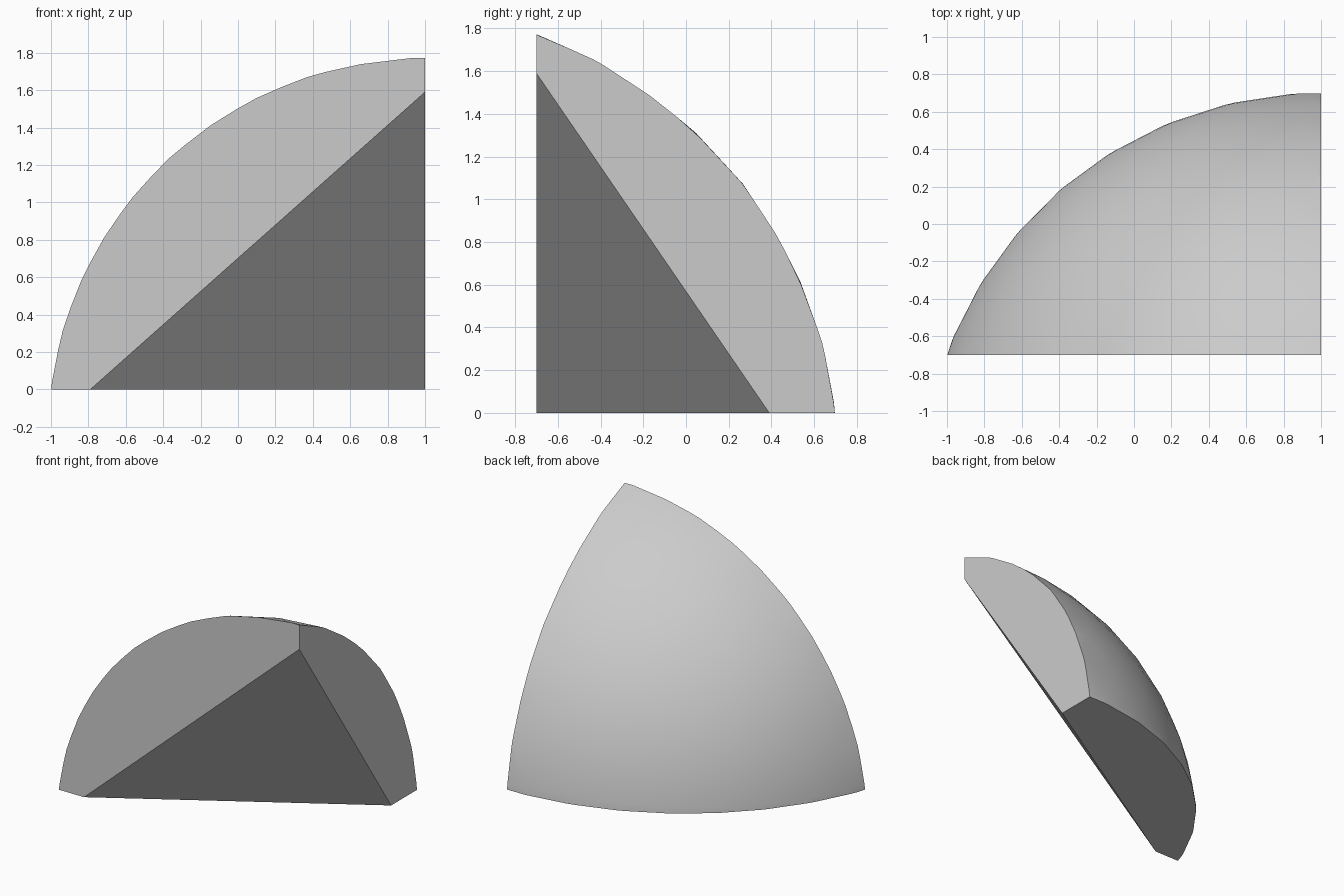
import bpy, bmesh, math
from mathutils import Vector

if "Cube" in bpy.data.objects:
    bpy.data.objects.remove(bpy.data.objects["Cube"])

# One plain grey for the whole shell
grey = bpy.data.materials.new("light_grey")
grey.diffuse_color = (0.6, 0.6, 0.6, 1)
grey.use_nodes = True
grey.node_tree.nodes["Principled BSDF"].inputs["Base Color"].default_value = grey.diffuse_color

# Sphere whose upper rear left part becomes the shell wedge
CENTRE, RADIUS = Vector((1.0, -1.43, -0.245)), 2.148
bm = bmesh.new()
bmesh.ops.create_icosphere(bm, subdivisions=4, radius=RADIUS)
bmesh.ops.translate(bm, vec=CENTRE, verts=bm.verts)


def slice_off(point, normal):
    """Remove everything on the normal side of a plane and cap the cut."""
    geom = bm.verts[:] + bm.edges[:] + bm.faces[:]
    cut = bmesh.ops.bisect_plane(bm, geom=geom, dist=1e-5, plane_co=point,
                                 plane_no=normal, clear_outer=True)
    edges = [e for e in cut["geom_cut"]
             if isinstance(e, bmesh.types.BMEdge) and e.is_boundary]
    bmesh.ops.holes_fill(bm, edges=edges, sides=0)


# Right wall, front wall and base
slice_off((1, 0, 0), (1, 0, 0))
slice_off((0, -0.7, 0), (0, -1, 0))
slice_off((0, 0, 0), (0, 0, -1))

# Slanted underside through the three inner corners
top, left, back = Vector((1, -0.7, 1.59)), Vector((-0.79, -0.7, 0)), Vector((1, 0.39, 0))
normal = (left - top).cross(back - top)
if normal.dot(Vector((1, -0.7, 0)) - top) < 0:
    normal.negate()
slice_off(top, normal.normalized())

bmesh.ops.recalc_face_normals(bm, faces=bm.faces)
mesh = bpy.data.meshes.new("shell_wedge")
bm.to_mesh(mesh)
bm.free()
mesh.materials.append(grey)

shell = bpy.data.objects.new("shell_wedge", mesh)
bpy.context.collection.objects.link(shell)
bpy.context.view_layer.objects.active = shell
shell.select_set(True)
bpy.ops.object.shade_smooth_by_angle(angle=math.radians(30))
